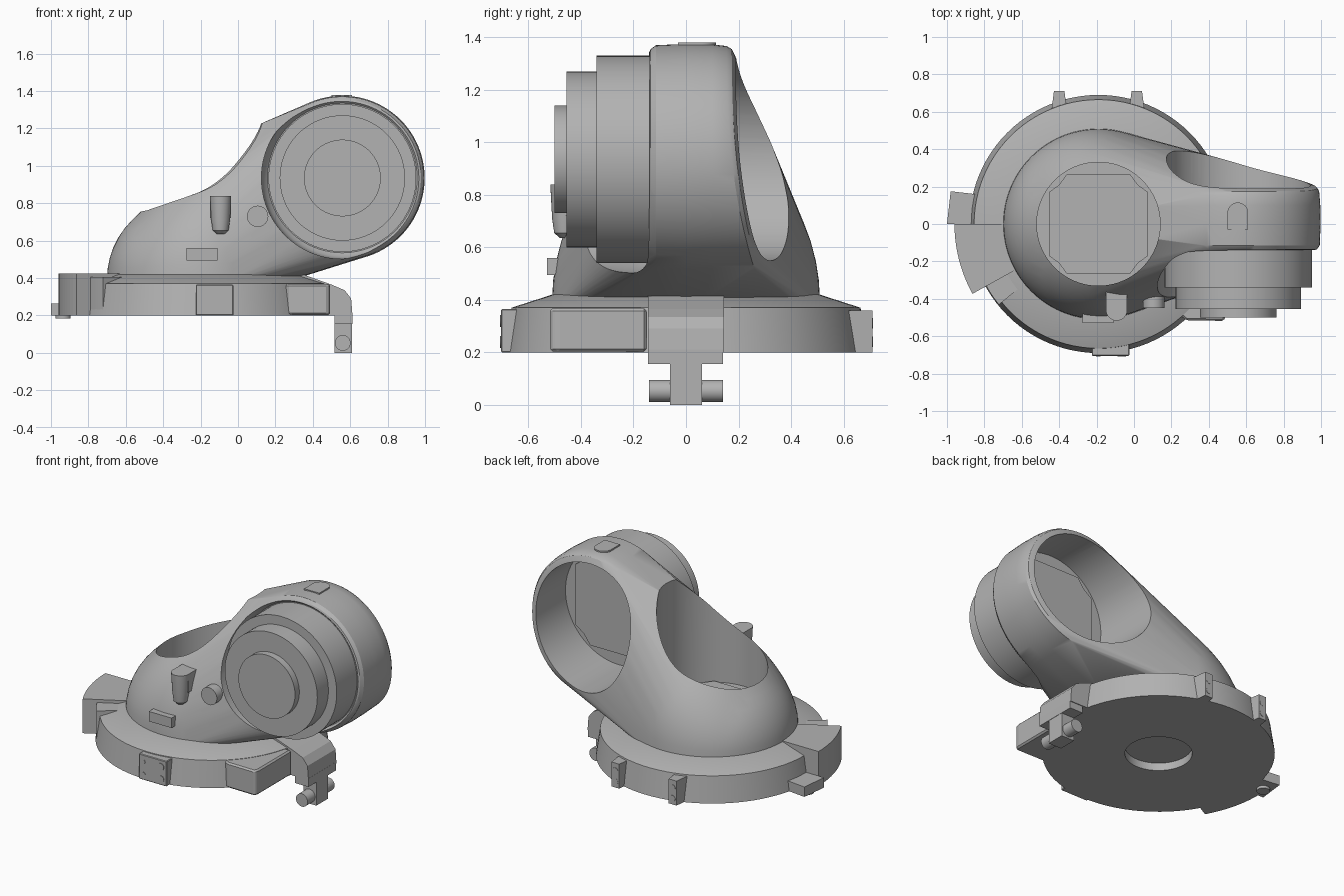
import bpy, bmesh, math
from mathutils import Matrix, Vector

if "Cube" in bpy.data.objects:
    bpy.data.objects.remove(bpy.data.objects["Cube"], do_unlink=True)

grey = bpy.data.materials.new("plain grey")
grey.use_nodes = True
GREY = (0.45, 0.45, 0.45, 1)
grey.diffuse_color = GREY
grey.node_tree.nodes["Principled BSDF"].inputs["Base Color"].default_value = GREY

BASE = Vector((-0.19, 0, 0))
HEAD = Vector((0.558, 0, 0.935))
FLOOR = 0.52  # bottom of the upright bore
ALONG_Y = Matrix.Rotation(math.radians(-90), 4, "X")  # local z becomes +y


def finish(name, bm, smooth=True):
    bmesh.ops.recalc_face_normals(bm, faces=bm.faces)
    mesh = bpy.data.meshes.new(name)
    bm.to_mesh(mesh)
    bm.free()
    obj = bpy.data.objects.new(name, mesh)
    bpy.context.collection.objects.link(obj)
    mesh.materials.append(grey)
    if smooth:
        smooth_shade(obj)
    return obj


def smooth_shade(obj):
    bpy.ops.object.select_all(action="DESELECT")
    obj.select_set(True)
    bpy.context.view_layer.objects.active = obj
    bpy.ops.object.shade_smooth_by_angle(angle=math.radians(30))


def lathe(name, profile, loc, along_y=False, sides=96):
    """Closed solid turned from (radius, height) points."""
    bm = bmesh.new()
    rings = []
    for r, h in profile:
        rings.append([bm.verts.new((r * math.cos(a), r * math.sin(a), h))
                      for a in (math.tau * i / sides for i in range(sides))])
    for low, high in zip(rings, rings[1:]):
        for i in range(sides):
            j = (i + 1) % sides
            bm.faces.new((low[i], low[j], high[j], high[i]))
    bm.faces.new(rings[0][::-1])
    bm.faces.new(rings[-1])
    turn = ALONG_Y if along_y else Matrix()
    bm.transform(Matrix.Translation(loc) @ turn)
    return finish(name, bm)


def cylinder(name, r, h0, h1, loc, along_y=False, sides=64):
    return lathe(name, [(r, h0), (r, h1)], loc, along_y, sides)


def prism(name, outline, h0, h1, loc=(0, 0, 0), along_y=False, bevel=0):
    bm = bmesh.new()
    low = [bm.verts.new((x, y, h0)) for x, y in outline]
    high = [bm.verts.new((x, y, h1)) for x, y in outline]
    bm.faces.new(low[::-1])
    bm.faces.new(high)
    for i in range(len(low)):
        j = (i + 1) % len(low)
        bm.faces.new((low[i], low[j], high[j], high[i]))
    if bevel:
        bmesh.ops.bevel(bm, geom=bm.edges[:], offset=bevel, segments=1, affect="EDGES")
    bm.transform(Matrix.Translation(loc) @ (ALONG_Y if along_y else Matrix()))
    return finish(name, bm, False)


def box(name, x0, x1, y0, y1, z0, z1, bevel=0):
    return prism(name, [(x0, y0), (x1, y0), (x1, y1), (x0, y1)], z0, z1, bevel=bevel)


def sector(name, a0, a1, r0, r1, z0, z1):
    angles = [math.radians(a0 + (a1 - a0) * i / 10) for i in range(11)]
    outer = [(r1 * math.cos(a), r1 * math.sin(a)) for a in angles]
    inner = [(r0 * math.cos(a), r0 * math.sin(a)) for a in reversed(angles)]
    return prism(name, outer + inner, z0, z1, BASE)


def cut(obj, cutters):
    bpy.context.view_layer.objects.active = obj
    for c in cutters:
        c.hide_render = True
        mod = obj.modifiers.new("cut", "BOOLEAN")
        mod.operation, mod.solver, mod.object = "DIFFERENCE", "EXACT", c
        bpy.ops.object.modifier_apply(modifier=mod.name)
        bpy.data.objects.remove(c, do_unlink=True)
    smooth_shade(obj)


# Base disc with a shallow recess underneath
base = lathe("base_disc", [(0.69, 0.2), (0.665, 0.37), (0.51, 0.42), (0.01, 0.42)], BASE)
cut(base, [cylinder("recess_cutter", 0.2, 0.1, 0.25, BASE)])

# Housing: skin stretched over a leaning dome and an upright drum
bm = bmesh.new()
for k in range(13):
    t = math.radians(7 * k)
    for i in range(96):
        a = math.tau * i / 96
        x, y = 0.51 * math.cos(t) * math.cos(a), 0.51 * math.cos(t) * math.sin(a)
        lean = 0.45 * max(x + 0.33, 0)
        bm.verts.new(BASE + Vector((x, y, 0.4 + (0.46 + lean) * math.sin(t))))
# Drum rings; the rear ones sweep back towards the bottom
for r, y, sweep in [(0.42, -0.135, 0), (0.435, -0.115, 0), (0.44, 0, 0), (0.438, 0.1, 0),
                    (0.432, 0.155, 0.11), (0.42, 0.175, 0.1), (0.395, 0.187, 0.09)]:
    for i in range(96):
        a = math.tau * i / 96
        back = sweep * ((1 - math.sin(a)) / 2) ** 2.5
        bm.verts.new(HEAD + Vector((r * math.cos(a), y + back, r * math.sin(a))))
for y in (-0.08, 0, 0.1):
    bm.verts.new((0.12, y, 1.225))
bmesh.ops.convex_hull(bm, input=bm.verts[:])
bmesh.ops.delete(bm, geom=[v for v in bm.verts if not v.link_faces], context="VERTS")
housing = finish("housing", bm)
cut(housing, [
    cylinder("top_bore_cutter", 0.33, FLOOR, 1.7, BASE, sides=96),
    cylinder("head_bore_cutter", 0.385, -0.1, 0.9, HEAD, True, 96),
    lathe("front_cutter", [(0.4, -0.13), (0.42, -0.15), (0.432, -0.19), (0.435, -0.7)], HEAD, True),
])

# Stepped cover on the front of the head
lathe("front_cover", [(0.395, -0.11), (0.395, -0.34), (0.335, -0.34), (0.335, -0.455),
                      (0.205, -0.455), (0.205, -0.5)], HEAD, True)

# Notched square plates at the bottom of both bores
corner = [(0.265, 0.17), (0.21, 0.21), (0.17, 0.265)]
notched = []
for q in range(4):
    c, s = round(math.cos(q * math.pi / 2)), round(math.sin(q * math.pi / 2))
    notched += [(x * c - y * s, x * s + y * c) for x, y in corner]
prism("floor_plate", notched, FLOOR - 0.02, FLOOR + 0.015, BASE)
prism("head_plate", [(x * 1.15, y * 1.15) for x, y in notched], -0.105, -0.085, HEAD, True)

# Pad on top of the head
cylinder("top_pad", 0.055, 1.34, 1.38, (0.555, 0.06, 0))
box("top_pad_tail", 0.5, 0.61, -0.03, 0.06, 1.34, 1.38)

# Small fittings on the front of the housing
lathe("scoop", [(0.02, 0.635), (0.042, 0.655), (0.05, 0.71), (0.057, 0.84)], (-0.093, -0.46, 0), sides=32)
box("scoop_back", -0.149, -0.037, -0.46, -0.36, 0.72, 0.84)
cylinder("side_knob", 0.057, -0.45, -0.28, (0.105, 0, 0.73), True, 32)
box("front_label_block", -0.275, -0.11, -0.53, -0.4, 0.495, 0.56)

# Rim tabs with screw heads
box("front_tab", -0.225, -0.025, -0.705, -0.6, 0.2, 0.365, 0.004)
for x, r in ((-0.19, 0.012), (-0.065, 0.023)):
    for z in (0.24, 0.32):
        cylinder("front_screw", r, -0.708, -0.69, (x, 0, z), True, 20)
for x in (-0.4, 0.015):
    prism("back_tab", [(x - 0.045, 0.58), (x + 0.045, 0.58), (x + 0.028, 0.71), (x - 0.028, 0.71)],
          0.2, 0.36)
    for z in (0.24, 0.31):
        cylinder("back_screw", 0.02, 0.69, 0.712, (x, 0, z), True, 20)

# Raised side block, its lower step and the outer lug
sector("side_block", 180, 209, 0.5, 0.77, 0.2, 0.425)
sector("side_step", 209, 219, 0.5, 0.685, 0.2, 0.405)
prism("side_lug", [(-1, 0), (-0.85, 0), (-0.85, 0.16), (-0.98, 0.175)], 0.2, 0.265)
cylinder("lug_foot", 0.04, 0.183, 0.22, (-0.935, 0.08, 0), sides=32)

# Angular guard on the front right of the rim
guard = [(0.25, -0.49), (0.28, -0.515), (0.48, -0.518), (0.492, -0.49), (0.492, -0.15), (0.2, -0.17)]
prism("rim_guard", guard, 0.203, 0.368, bevel=0.01)

# Clamp arm: side profile extruded across the rim
arm = [(0.3, -0.2), (0.3, -0.42), (0.36, -0.415), (0.5, -0.365), (0.57, -0.335), (0.605, -0.29),
       (0.612, -0.2)]
prism("clamp_arm", arm, -0.145, 0.145, along_y=True)
box("clamp_bar", 0.515, 0.612, -0.145, 0.14, 0.155, 0.21)
box("clamp_block", 0.515, 0.61, -0.06, 0.06, 0, 0.2)
cylinder("clamp_pin", 0.042, -0.14, 0.14, (0.56, 0, 0.053), True, 32)
